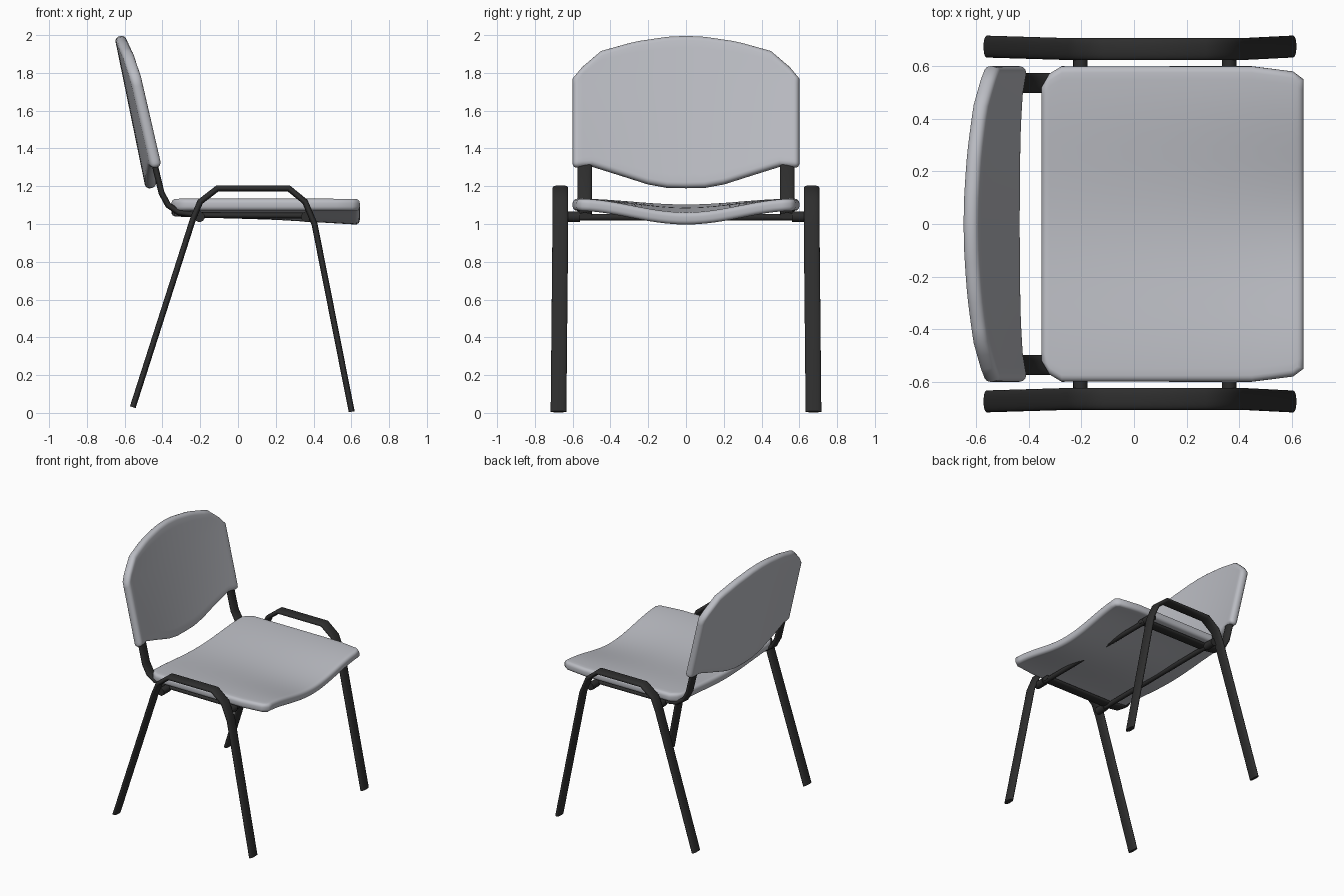
import bpy, bmesh, math
from mathutils import Vector

if "Cube" in bpy.data.objects:
    bpy.data.objects.remove(bpy.data.objects["Cube"])


def material(name, rgb):
    m = bpy.data.materials.new(name)
    m.diffuse_color = (*rgb, 1)
    m.use_nodes = True
    m.node_tree.nodes["Principled BSDF"].inputs["Base Color"].default_value = m.diffuse_color
    return m


GREY = material("grey plastic", (0.50, 0.51, 0.55))
BLACK = material("black metal", (0.027, 0.027, 0.027))


def lerp(table, t):
    """Piecewise linear lookup in a sorted list of (key, value)."""
    for (a, va), (b, vb) in zip(table, table[1:]):
        if t <= b:
            return va + (vb - va) * max(0, (t - a) / (b - a))
    return table[-1][1]


def finish(name, bm, mat, angle=40):
    bmesh.ops.recalc_face_normals(bm, faces=bm.faces)
    me = bpy.data.meshes.new(name)
    bm.to_mesh(me)
    bm.free()
    me.materials.append(mat)
    ob = bpy.data.objects.new(name, me)
    bpy.context.collection.objects.link(ob)
    bpy.ops.object.select_all(action='DESELECT')
    ob.select_set(True)
    bpy.context.view_layer.objects.active = ob
    bpy.ops.object.shade_smooth_by_angle(angle=math.radians(angle))
    return ob


def sheet(name, rows, mat, thickness, bevel):
    """Grid of points thickened into a soft-edged panel."""
    bm = bmesh.new()
    vs = [[bm.verts.new(p) for p in row] for row in rows]
    for r0, r1 in zip(vs, vs[1:]):
        for i in range(len(r0) - 1):
            bm.faces.new((r0[i], r0[i + 1], r1[i + 1], r1[i]))
    ob = finish(name, bm, mat, 60)
    s = ob.modifiers.new("thickness", 'SOLIDIFY')
    s.thickness, s.offset = thickness, 0
    b = ob.modifiers.new("soft rim", 'BEVEL')
    b.width, b.segments = bevel, 4
    b.limit_method, b.angle_limit = 'ANGLE', math.radians(60)
    return ob


def skin(bm, rings):
    n = len(rings[0])
    for r0, r1 in zip(rings, rings[1:]):
        for k in range(n):
            bm.faces.new((r0[k], r0[(k + 1) % n], r1[(k + 1) % n], r1[k]))
    bm.faces.new(rings[0])
    bm.faces.new(rings[-1])


def flat_tube(name, path, w, t, n=20):
    """Sweep an oval tube (half width w in y, half thickness t) along a path."""
    pts = [Vector(p) for p in path]
    bm = bmesh.new()
    rings = []
    for i, p in enumerate(pts):
        d0 = (p - pts[i - 1]) if i else (pts[1] - p)
        d1 = (pts[i + 1] - p) if i < len(pts) - 1 else d0
        d0, d1 = d0.normalized(), d1.normalized()
        d = (d0 + d1).normalized()
        nrm = d.cross(Vector((0, 1, 0))).normalized()
        nrm /= max(0.5, d.dot(d1))
        ring = []
        for k in range(n):
            a = 2 * math.pi * (k + 0.5) / n
            c, s = math.cos(a), math.sin(a)
            # slightly squared oval
            yy = w * math.copysign(abs(c) ** 0.8, c)
            zz = t * math.copysign(abs(s) ** 0.8, s)
            ring.append(bm.verts.new(p + Vector((0, yy, 0)) + nrm * zz))
        rings.append(ring)
    skin(bm, rings)
    return finish(name, bm, BLACK, 80)


def rod(name, x, z, y0, y1, r, n=14):
    """Round rod running across the chair (along y)."""
    bm = bmesh.new()
    skin(bm, [[bm.verts.new((x + r * math.cos(2 * math.pi * k / n), y,
                             z + r * math.sin(2 * math.pi * k / n)))
               for k in range(n)] for y in (y0, y1)])
    return finish(name, bm, BLACK)


def seat_z(x, y):
    """Middle surface of the seat, dipping more at the front edge."""
    sag = lerp([(-0.35, 0.03), (0.2, 0.048), (0.645, 0.074)], x)
    return 1.102 - sag * 0.5 * (1 + math.cos(math.pi * min(1, abs(y) / 0.58)))


COLS = [i / 12 - 1 for i in range(25)]

# Seat
half_width = [(-0.352, 0.52), (-0.322, 0.572), (-0.275, 0.6), (0.45, 0.6),
              (0.605, 0.58), (0.645, 0.55)]
xs = [-0.352, -0.322, -0.275] + [-0.2 + 0.072 * i for i in range(11)] + [0.605, 0.645]
sheet("seat", [[(x, v * lerp(half_width, x), seat_z(x, v * lerp(half_width, x)))
                for v in COLS] for x in xs], GREY, 0.064, 0.027)

# Backrest
top = [(0, 1.995), (0.1, 1.99), (0.27, 1.965), (0.45, 1.915), (0.55, 1.83), (0.6, 1.77)]
low = [(0, 1.19), (0.1, 1.192), (0.2, 1.21), (0.35, 1.258), (0.5, 1.305), (0.6, 1.297)]


def back_point(y, s):
    z = lerp(low, abs(y)) * (1 - s) + lerp(top, abs(y)) * s
    bow = lerp([(1.2, 0.055), (1.8, 0.038)], z)
    return (-0.461 - 0.205 * (z - 1.2) + bow * (y / 0.6) ** 2, y, z)


sheet("backrest", [[back_point(v * 0.6, s / 12) for v in COLS] for s in range(13)],
      GREY, 0.06, 0.026)

# Side frames: each bends from front leg over an arch to rear leg
frame = [(-0.557, 0.03), (-0.237, 1.03), (-0.2, 1.118), (-0.108, 1.189),
         (0.268, 1.189), (0.355, 1.118), (0.405, 1.0), (0.602, 0.006)]
# Rails: from inside the backrest down and forward under the seat
rail = [(-0.46, 1.42), (-0.435, 1.29), (-0.405, 1.165), (-0.37, 1.1),
        (-0.315, 1.062), (-0.22, 1.047), (0.38, 1.044)]
for side, label in ((1, "right"), (-1, "left")):
    flat_tube("leg_frame_" + label,
              [(x, side * (0.675 - 0.01 * min(1, z)), z) for x, z in frame], 0.042, 0.016)
    flat_tube("back_rail_" + label, [(x, side * 0.536, z) for x, z in rail], 0.039, 0.016)
    # Stubs joining the seat bars to the side frames
    for x, end in ((-0.204, "rear"), (0.362, "front")):
        rod(f"{end}_stub_{label}", x, 1.038, side * 0.56, side * 0.645, 0.028)

# Straight crossbars under the seat
for x, end in ((-0.204, "rear"), (0.362, "front")):
    rod(end + "_crossbar", x, 1.036, -0.6, 0.6, 0.018)
